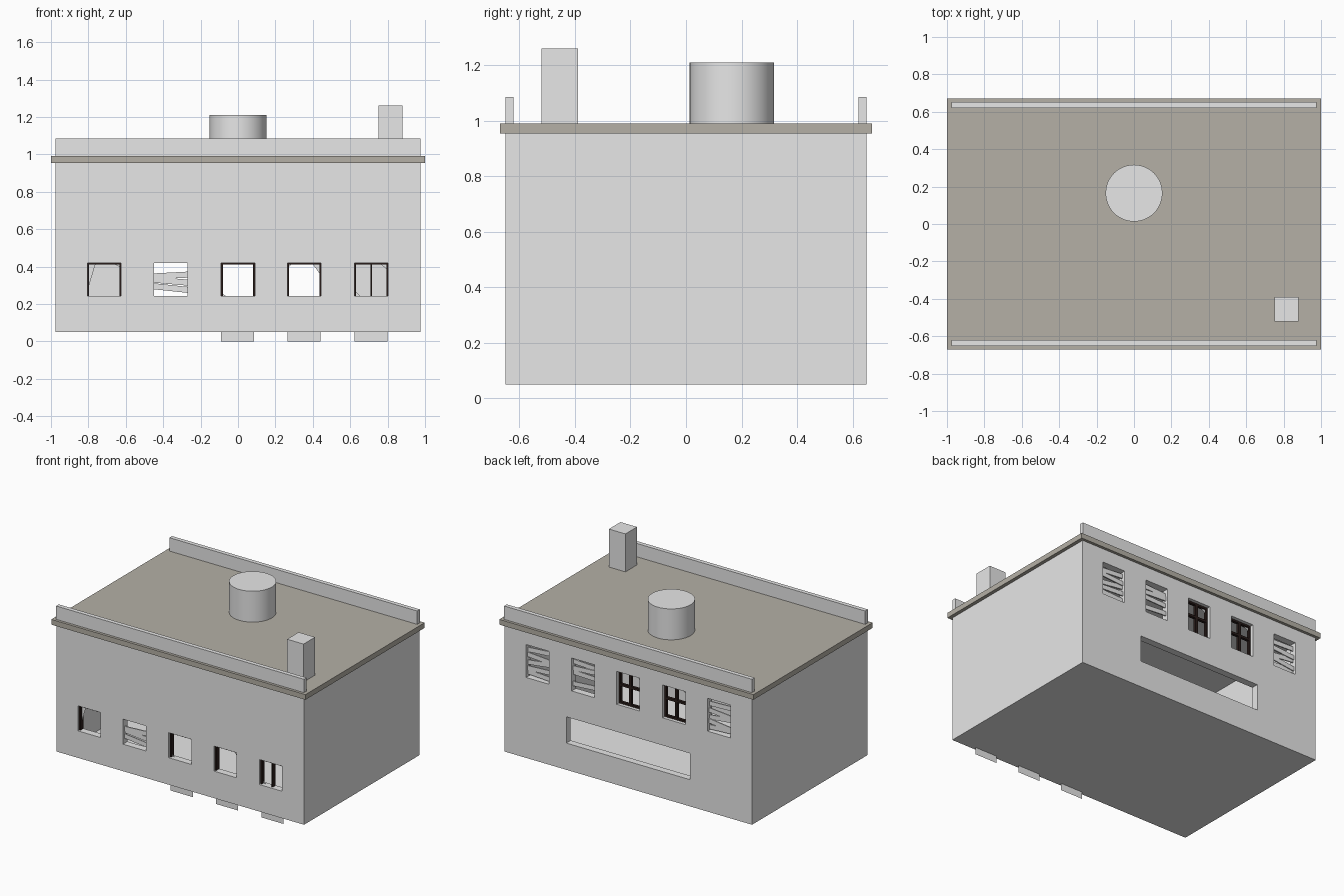
import bpy, math
from mathutils import Matrix

if "Cube" in bpy.data.objects:
    bpy.data.objects.remove(bpy.data.objects["Cube"], do_unlink=True)


def material(name, rgb):
    m = bpy.data.materials.new(name)
    m.use_nodes = True
    m.diffuse_color = (*rgb, 1)
    m.node_tree.nodes["Principled BSDF"].inputs["Base Color"].default_value = (*rgb, 1)
    return m


PLASTER = material("pale grey plaster", (0.8, 0.8, 0.8))
ROOF = material("warm grey roofing", (0.46, 0.435, 0.38))
FRAME = material("dark brown frame", (0.022, 0.012, 0.01))


def mesh_object(name, verts, faces, mat):
    me = bpy.data.meshes.new(name)
    me.from_pydata(verts, [], faces)
    me.materials.append(mat)
    ob = bpy.data.objects.new(name, me)
    bpy.context.collection.objects.link(ob)
    return ob


def box(name, x, y, z, mat, tilt=0.0):
    """Box from (min, max) ranges, optionally tilted about its own y axis."""
    bpy.ops.mesh.primitive_cube_add(size=1)
    ob = bpy.context.object
    ob.name = name
    mid = [(a + b) / 2 for a, b in (x, y, z)]
    size = [b - a for a, b in (x, y, z)]
    ob.data.transform(Matrix.Translation(mid) @ Matrix.Rotation(tilt, 4, 'Y') @ Matrix.Diagonal((*size, 1)))
    ob.data.materials.append(mat)
    return ob


# Window layout shared by both long walls
HALF = 0.09
CENTRES = [-0.715, -0.36, 0.0, 0.355, 0.713]
FRONT_Z = (0.242, 0.42)
BACK_Z = (0.622, 0.856)
WALL_X, WALL_Y, THICK = 0.975, 0.65, 0.05


def span(c, h=HALF):
    return (c - h, c + h)


# Hollow building shell with openings cut through
shell = box("building_walls", span(0, WALL_X), span(0, WALL_Y), (0.05, 0.955), PLASTER)
cutters = [box("room_cutter", span(0, WALL_X - THICK), span(0, WALL_Y - THICK), (0.06, 0.945), PLASTER)]
for c in CENTRES:
    cutters.append(box("front_cutter", span(c), (-0.75, -0.55), FRONT_Z, PLASTER))
    cutters.append(box("back_cutter", span(c), (0.55, 0.75), BACK_Z, PLASTER))
cutters.append(box("hatch_cutter", span(0, 0.487), (0.55, 0.75), (0.24, 0.427), PLASTER))
for cutter in cutters:
    cutter.hide_render = True
    mod = shell.modifiers.new("cut", 'BOOLEAN')
    mod.operation = 'DIFFERENCE'
    mod.solver = 'EXACT'
    mod.object = cutter
bpy.context.view_layer.update()
cut_mesh = bpy.data.meshes.new_from_object(shell.evaluated_get(bpy.context.evaluated_depsgraph_get()))
shell.modifiers.clear()
shell.data = cut_mesh
for cutter in cutters:
    bpy.data.objects.remove(cutter, do_unlink=True)

# Roof slab, parapets, chimney and tank
box("roof_slab", (-1, 1), span(0, 0.67), (0.953, 0.99), ROOF)
for side, name in ((-1, "front_parapet"), (1, "back_parapet")):
    box(name, span(0, WALL_X), span(side * 0.636, 0.015), (0.988, 1.085), PLASTER)
box("chimney", (0.75, 0.88), (-0.52, -0.39), (0.988, 1.26), PLASTER)
bpy.ops.mesh.primitive_cylinder_add(vertices=48, radius=0.152, depth=0.222, location=(0, 0.165, 1.099))
tank = bpy.context.object
tank.name = "roof_tank"
tank.data.materials.append(PLASTER)
bpy.ops.object.shade_smooth_by_angle(angle=math.radians(40))


def window_frame(name, c, y, z, bar, sill=False):
    lo, hi = span(c)
    box(name + "_left_post", (lo, lo + bar), y, z, FRAME)
    box(name + "_right_post", (hi - bar, hi), y, z, FRAME)
    box(name + "_head", (lo, hi), y, (z[1] - bar, z[1]), FRAME)
    if sill:
        box(name + "_sill", (lo, hi), y, (z[0], z[0] + bar), FRAME)


def boards(name, c, y, layout):
    """Loose planks nailed across an opening, as (height, tilt in degrees)."""
    for i, (z, tilt) in enumerate(layout):
        yy = y + 0.006 * (i % 2)
        box(f"{name}_{i + 1}", span(c, HALF + 0.003), span(yy, 0.004), span(z, 0.016), PLASTER, math.radians(tilt))


def shard(name, c, y, z, sx, sz, width, height):
    """Triangle of broken glass left in one corner of a frame."""
    x0 = c + sx * HALF
    z0 = z[1] if sz > 0 else z[0]
    mesh_object(name, [(x0, y, z0), (x0 - sx * width, y, z0), (x0, y, z0 - sz * height)], [(0, 1, 2)], PLASTER)


# Front windows: broken glass in thin frames, one boarded up
FRONT_Y = (-0.635, -0.602)
for i, c in enumerate(CENTRES):
    if i == 1:
        boards("front_board", c, -0.63, [(0.352, -3), (0.322, 5), (0.285, 6)])
        continue
    window_frame(f"front_window_{i + 1}", c, FRONT_Y, FRONT_Z, 0.009)
    if i == 0:
        shard("front_shard_left", c, -0.618, FRONT_Z, -1, 1, 0.045, 0.15)
        shard("front_shard_right", c, -0.618, FRONT_Z, 1, 1, 0.05, 0.025)
    elif i == 2:
        shard("front_shard_low", c, -0.618, FRONT_Z, -1, -1, 0.025, 0.02)
    else:
        shard("front_shard_top", c, -0.618, FRONT_Z, 1, 1, 0.05, 0.07 if i == 3 else 0.04)
        shard("front_shard_corner", c, -0.618, FRONT_Z, -1, 1 if i == 3 else -1, 0.03, 0.03)
box("front_mullion", span(CENTRES[4], 0.004), FRONT_Y, FRONT_Z, FRAME)

# Back windows: two cross-barred, three boarded up
BACK_Y = (0.606, 0.626)
for i in (1, 2):
    c = CENTRES[i]
    name = f"back_window_{i + 1}"
    window_frame(name, c, BACK_Y, BACK_Z, 0.013, sill=True)
    box(name + "_mullion", span(c, 0.009), BACK_Y, BACK_Z, FRAME)
    box(name + "_transom", span(c), BACK_Y, span(0.755, 0.008), FRAME)
    shard(name + "_shard", c, 0.616, BACK_Z, -1, 1, 0.06, 0.05)
boards("back_board_a", CENTRES[4], 0.625, [(0.82, 4), (0.775, -4), (0.735, 7), (0.69, 3), (0.65, -3)])
boards("back_board_b", CENTRES[3], 0.625, [(0.82, -3), (0.785, 3), (0.745, -2), (0.675, 4)])
boards("back_board_c", CENTRES[0], 0.625, [(0.815, 2), (0.76, -5), (0.725, 6), (0.68, -7), (0.65, 3)])

# Flat foundation plates hanging under the front wall
for c in CENTRES[2:]:
    lo, hi = span(c - 0.002, 0.088)
    mesh_object("foundation_plate", [(lo, -0.628, 0), (hi, -0.628, 0), (hi, -0.628, 0.055), (lo, -0.628, 0.055)],
                [(0, 1, 2, 3)], PLASTER)
